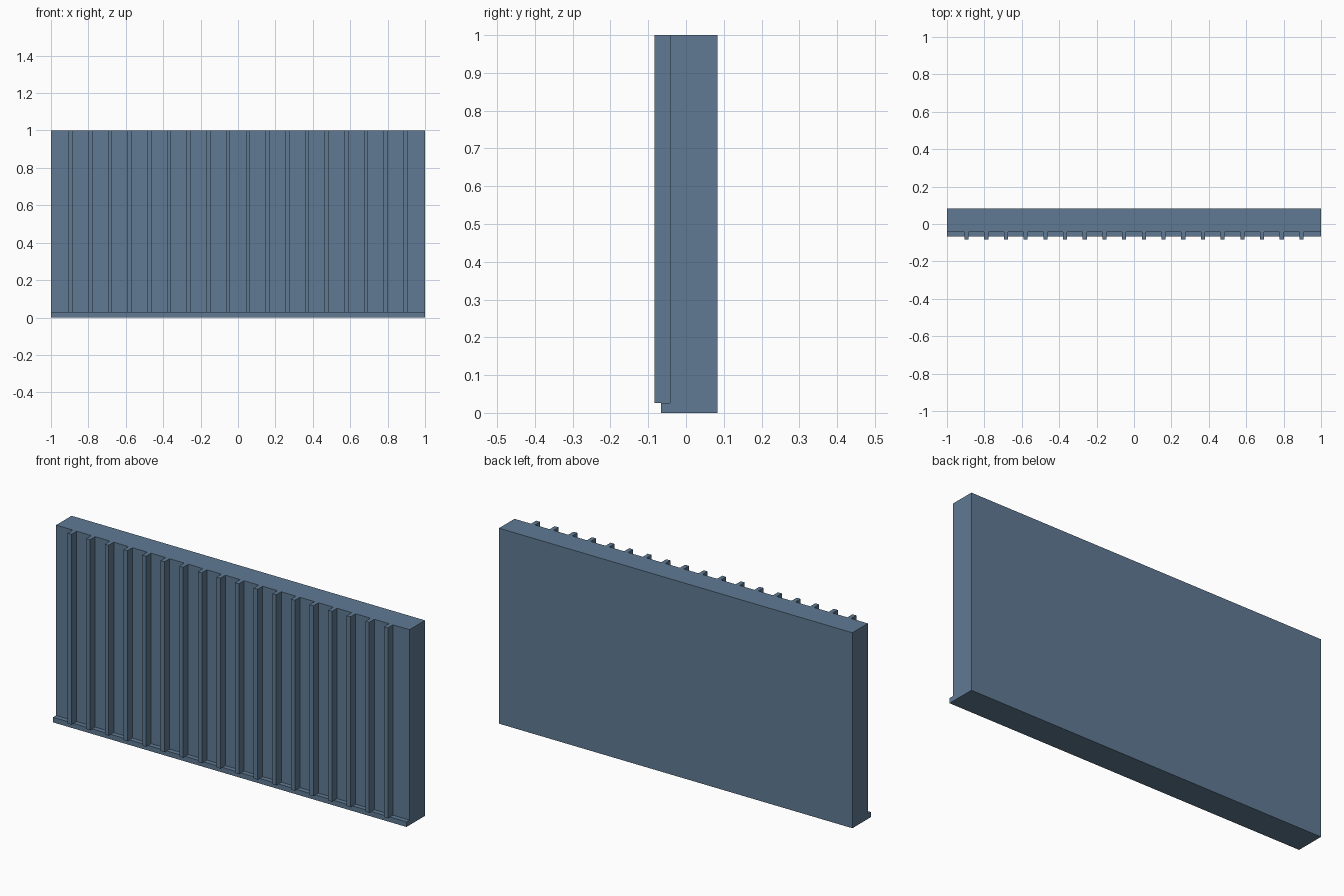
import bpy, bmesh

if "Cube" in bpy.data.objects:
    bpy.data.objects.remove(bpy.data.objects["Cube"])

Y_BACK, Y_FACE, Y_LEDGE, Y_RIB = 0.083, -0.042, -0.066, -0.083
Z_LEDGE, Z_TOP = 0.026, 1.0


def make_object(name, bm):
    bmesh.ops.recalc_face_normals(bm, faces=bm.faces)
    mesh = bpy.data.meshes.new(name)
    bm.to_mesh(mesh)
    bm.free()
    obj = bpy.data.objects.new(name, mesh)
    bpy.context.collection.objects.link(obj)
    return obj


def add_box(bm, x0, x1, y0, y1, z0, z1):
    verts = bmesh.ops.create_cube(bm, size=1)["verts"]
    for v in verts:
        v.co.x = x1 if v.co.x > 0 else x0
        v.co.y = y1 if v.co.y > 0 else y0
        v.co.z = z1 if v.co.z > 0 else z0


# Slate blue paint
paint = bpy.data.materials.new("slate_blue")
paint.diffuse_color = (0.115, 0.195, 0.295, 1)
paint.use_nodes = True
paint.node_tree.nodes["Principled BSDF"].inputs["Base Color"].default_value = paint.diffuse_color

# Wall panel with bottom ledge: L-shaped section extruded along x
bm = bmesh.new()
section = [(Y_BACK, 0), (Y_BACK, Z_TOP), (Y_FACE, Z_TOP),
           (Y_FACE, Z_LEDGE), (Y_LEDGE, Z_LEDGE), (Y_LEDGE, 0)]
face = bm.faces.new([bm.verts.new((-1, y, z)) for y, z in section])
ext = bmesh.ops.extrude_face_region(bm, geom=[face])
bmesh.ops.translate(bm, vec=(2, 0, 0),
                    verts=[g for g in ext["geom"] if isinstance(g, bmesh.types.BMVert)])
wall = make_object("wall_panel", bm)
wall.data.materials.append(paint)

# Evenly spaced vertical ribs standing proud of the front face
bm = bmesh.new()
count, first, last, half = 18, -0.895, 0.895, 0.011
for i in range(count):
    x = first + (last - first) * i / (count - 1)
    add_box(bm, x - half, x + half, Y_RIB, Y_FACE + 0.02, Z_LEDGE, Z_TOP)
ribs = make_object("rib_helper", bm)
ribs.data.materials.append(paint)
ribs.hide_render = True
ribs.hide_set(True)

# Fuse the ribs into the wall
union = wall.modifiers.new("ribs", "BOOLEAN")
union.operation = "UNION"
union.solver = "EXACT"
union.object = ribs
bpy.context.view_layer.objects.active = wall
bpy.ops.object.modifier_apply(modifier=union.name)
bpy.data.objects.remove(ribs, do_unlink=True)
